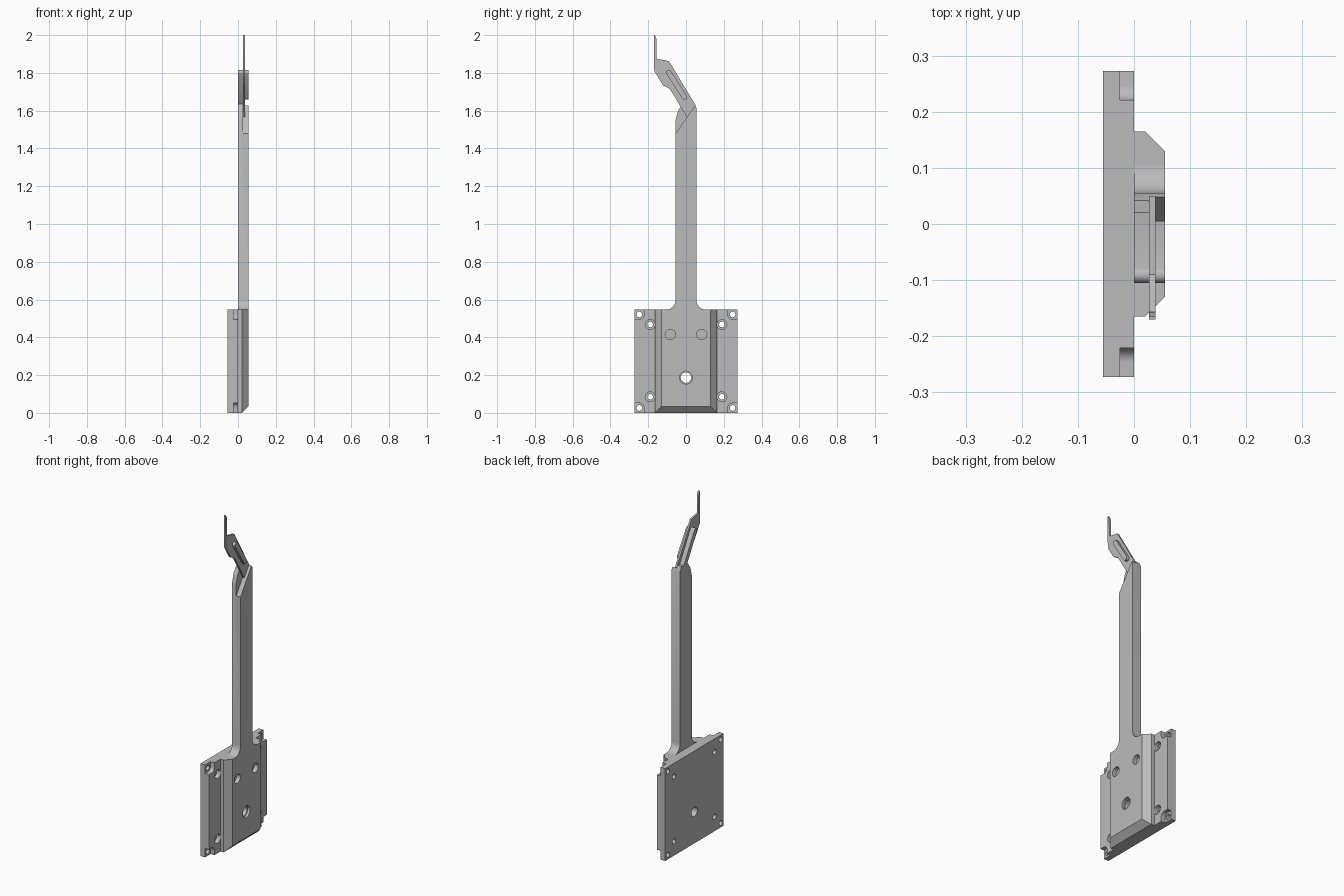
import bpy
import bmesh
from math import cos, sin, pi

cube = bpy.data.objects.get("Cube")
if cube:
    bpy.data.objects.remove(cube)

grey = bpy.data.materials.new("plain grey")
grey.use_nodes = True
grey.diffuse_color = (0.5, 0.5, 0.5, 1)
grey.node_tree.nodes["Principled BSDF"].inputs["Base Color"].default_value = (0.5, 0.5, 0.5, 1)


def loft(name, rings):
    """Solid through (x, [(y, z), ...]) rings with matching point counts."""
    bm = bmesh.new()
    loops = [[bm.verts.new((x, y, z)) for y, z in pts] for x, pts in rings]
    n = len(loops[0])
    for a, b in zip(loops, loops[1:]):
        for i in range(n):
            j = (i + 1) % n
            bm.faces.new((a[i], a[j], b[j], b[i]))
    bm.faces.new(loops[0])
    bm.faces.new(loops[-1])
    bmesh.ops.recalc_face_normals(bm, faces=bm.faces)
    mesh = bpy.data.meshes.new(name)
    bm.to_mesh(mesh)
    bm.free()
    mesh.materials.append(grey)
    obj = bpy.data.objects.new(name, mesh)
    bpy.context.collection.objects.link(obj)
    return obj


def prism(name, pts, x0, x1):
    return loft(name, [(x0, pts), (x1, pts)])


def rect(y0, y1, z0, z1):
    return [(y0, z0), (y1, z0), (y1, z1), (y0, z1)]


def arc(y, z, r, start, end, n=8):
    return [(y + r * cos(start + (end - start) * i / n),
             z + r * sin(start + (end - start) * i / n)) for i in range(n + 1)]


def hole(y, z, r, x0, x1):
    return prism("hole_cutter", arc(y, z, r, 0, 2 * pi, 32)[:-1], x0, x1)


def capsule(name, a, b, r, x0, x1):
    """Round-ended bar between two points of the side plane."""
    t = math_angle(b[0] - a[0], b[1] - a[1])
    pts = arc(*a, r, t + pi / 2, t + 3 * pi / 2) + arc(*b, r, t - pi / 2, t + pi / 2)
    return prism(name, pts, x0, x1)


def math_angle(dy, dz):
    from math import atan2
    return atan2(dz, dy)


def carve(obj, cutters):
    bpy.context.view_layer.objects.active = obj
    for cutter in cutters:
        cutter.hide_render = True
        mod = obj.modifiers.new("cut", 'BOOLEAN')
        mod.operation, mod.solver, mod.object = 'DIFFERENCE', 'EXACT', cutter
        bpy.ops.object.modifier_apply(modifier=mod.name)
        bpy.data.objects.remove(cutter)


TOP = 0.547

# Mounting plate with corner pockets, counterbored screw holes and a centre hole
plate = prism("mounting_plate", rect(-0.273, 0.273, 0, TOP), -0.055, 0)
cuts = [hole(0, 0.187, 0.028, -0.1, 0.1)]
for side in (-1, 1):
    for edge, up in ((0, -1), (TOP, 1)):
        cy, cz, r = 0.247, edge - up * 0.026, 0.026
        pocket = [(cy + r * cos(pi / 2 + i * pi / 16), cz + up * r * sin(-pi / 2 - i * pi / 16 + pi))
                  for i in range(8, 17)]
        pocket += [(cy, cz - up * r), (0.3, cz - up * r), (0.3, edge + up * 0.02),
                   (cy - r, edge + up * 0.02)]
        # Quarter-round inner corner, open toward both plate edges
        pocket = [(cy - r * cos(i * pi / 16), cz - up * r * sin(i * pi / 16)) for i in range(9)]
        pocket += [(0.3, cz - up * r), (0.3, edge + up * 0.02), (cy - r, edge + up * 0.02)]
        cuts.append(prism("pocket_cutter", [(side * y, z) for y, z in pocket], -0.025, 0.02))
        cuts.append(hole(side * cy, cz, 0.015, -0.1, 0.02))
    for z in (0.085, 0.468):
        cuts.append(hole(side * 0.19, z, 0.026, -0.025, 0.02))
        cuts.append(hole(side * 0.19, z, 0.015, -0.1, 0.02))
carve(plate, cuts)

# Raised body with chamfered sides and bottom
full = rect(-0.165, 0.165, 0, TOP)
body = loft("body", [(0, full), (0.02, full), (0.055, rect(-0.13, 0.13, 0.035, TOP))])
carve(body, [hole(0, 0.187, 0.028, -0.1, 0.1), hole(0, 0.187, 0.034, 0.04, 0.1)]
      + [hole(s * 0.083, 0.415, 0.027, 0.03, 0.1) for s in (-1, 1)])

# Long arm with filleted foot; its tip is thinned above a slanted cut
right_foot = arc(0.105, TOP + 0.05, 0.05, 3 * pi / 2, pi)
left_foot = arc(-0.105, TOP + 0.05, 0.05, 0, -pi / 2)
tip = [(0.055, 1.615), (0.042, 1.64), (-0.018, 1.635), (-0.042, 1.6), (-0.055, 1.55)]
arm = prism("arm", right_foot + tip + left_foot, 0, 0.055)
carve(arm, [prism("tip_cutter", [(-0.09, 1.43), (0.057, 1.64), (0.03, 1.75), (-0.09, 1.75)],
                  0.027, 0.1)])

# Thin bent blade with an upright point
prism("blade", [(0.005, 1.565), (0.05, 1.63), (-0.09, 1.862), (-0.155, 1.875), (-0.157, 1.98),
                (-0.165, 2.0), (-0.17, 2.0), (-0.168, 1.81), (-0.122, 1.735), (-0.085, 1.715)],
      0.027, 0.038)

# Stiffening ribs on both faces of the blade
capsule("inner_rib", (-0.091, 1.802), (0.015, 1.62), 0.014, 0, 0.027)
capsule("outer_rib", (-0.091, 1.802), (-0.008, 1.672), 0.014, 0.038, 0.055)

# Smooth the round walls, keep edges crisp
for obj in bpy.context.scene.objects:
    obj.select_set(obj.type == 'MESH')
bpy.ops.object.shade_smooth_by_angle(angle=0.6)
